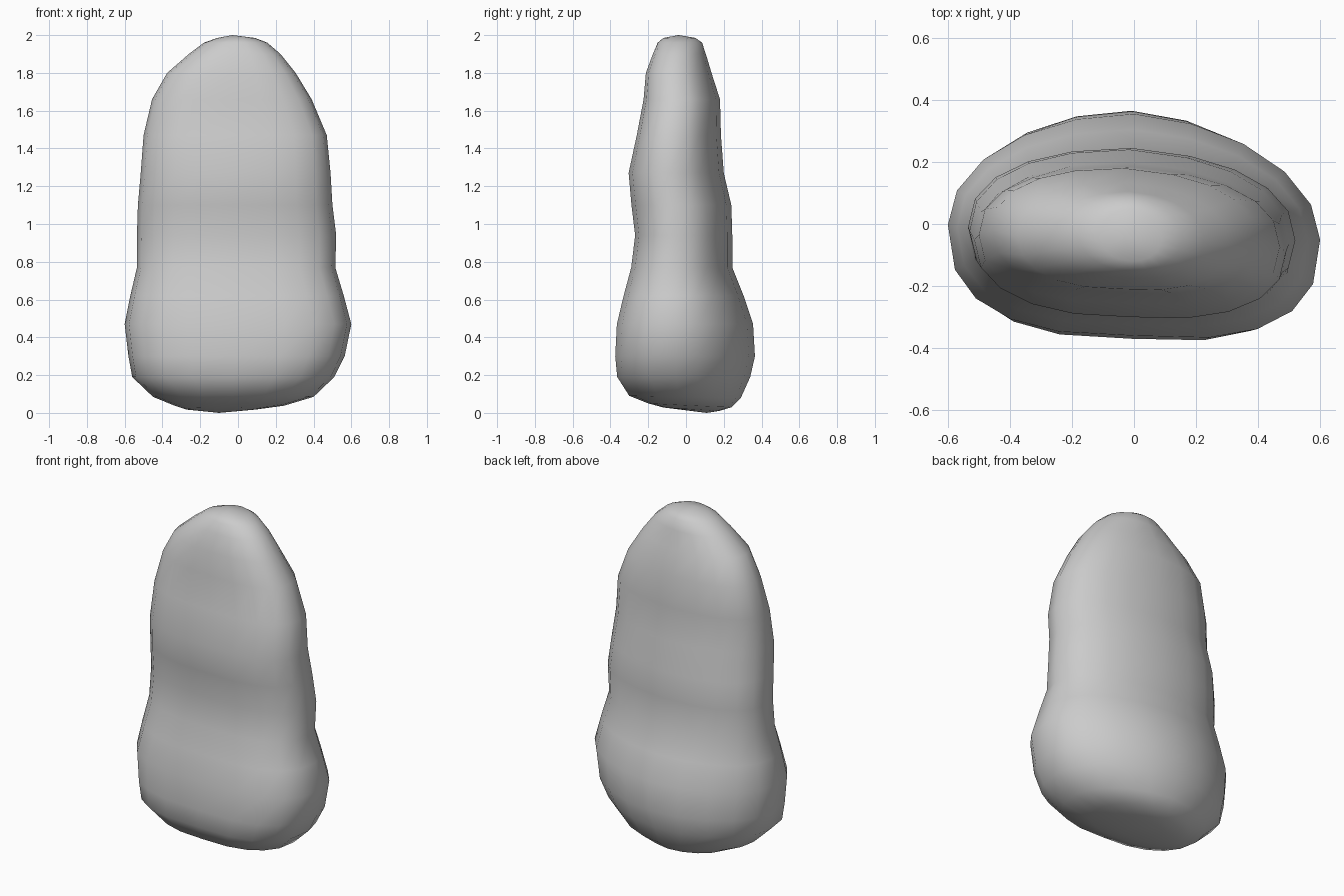
import bpy, bmesh
from math import sin, cos, pi, copysign

# Cross-sections: z, left, right, front, back, front squareness, back squareness
RINGS = [
    (0.02, -0.28, 0.10, -0.12, 0.18, 2.0, 2.0),
    (0.04, -0.34, 0.25, -0.20, 0.24, 2.2, 2.0),
    (0.085, -0.45, 0.40, -0.30, 0.29, 2.4, 2.0),
    (0.19, -0.56, 0.51, -0.36, 0.34, 2.6, 2.0),
    (0.30, -0.58, 0.565, -0.37, 0.365, 2.6, 2.0),
    (0.47, -0.60, 0.60, -0.36, 0.355, 2.6, 2.0),
    (0.62, -0.57, 0.56, -0.325, 0.305, 2.5, 2.1),
    (0.77, -0.535, 0.515, -0.285, 0.245, 2.4, 2.3),
    (0.94, -0.535, 0.52, -0.265, 0.245, 2.3, 2.3),
    (1.10, -0.53, 0.50, -0.285, 0.24, 2.3, 2.3),
    (1.27, -0.515, 0.49, -0.30, 0.20, 2.3, 2.3),
    (1.47, -0.50, 0.47, -0.255, 0.185, 2.4, 2.4),
    (1.66, -0.455, 0.39, -0.22, 0.18, 2.4, 2.4),
    (1.80, -0.375, 0.305, -0.21, 0.135, 2.3, 2.3),
    (1.90, -0.26, 0.225, -0.175, 0.105, 2.2, 2.2),
    (1.96, -0.18, 0.155, -0.15, 0.085, 2.0, 2.0),
    (1.985, -0.11, 0.09, -0.12, 0.05, 2.0, 2.0),
]
SEGMENTS = 20
SKEW = 0.08  # right end leans to the front


def spow(v, e):
    return copysign(abs(v) ** e, v)


def ring_points(z, x0, x1, y0, y1, front, back):
    cx, cy = (x0 + x1) / 2, (y0 + y1) / 2
    tilt = -0.07 * max(0, 1 - z / 0.12)  # underside dips toward the back
    for i in range(SEGMENTS):
        a = 2 * pi * i / SEGMENTS
        n = back if sin(a) > 0 else front
        dx = (x1 - x0) / 2 * spow(cos(a), 2 / n)
        dy = (y1 - y0) / 2 * spow(sin(a), 2 / n)
        yield cx + dx, cy + dy - SKEW * max(0, dx), z + tilt * dy


# Stone body lofted through the cross-sections
bm = bmesh.new()
loops = [[bm.verts.new(p) for p in ring_points(*r)] for r in RINGS]
for low, high in zip(loops, loops[1:]):
    for i in range(SEGMENTS):
        j = (i + 1) % SEGMENTS
        bm.faces.new((low[i], low[j], high[j], high[i]))

# Rounded caps
for loop, tip in ((loops[0], (-0.1, 0.11, 0.0)), (loops[-1], (-0.03, -0.04, 2.0))):
    pole = bm.verts.new(tip)
    for i in range(SEGMENTS):
        bm.faces.new((loop[i], loop[(i + 1) % SEGMENTS], pole))
bmesh.ops.recalc_face_normals(bm, faces=bm.faces)
for f in bm.faces:
    f.smooth = True

mesh = bpy.data.meshes.new("standing_stone")
bm.to_mesh(mesh)
bm.free()
stone = bpy.data.objects.new("standing_stone", mesh)
bpy.context.collection.objects.link(stone)
